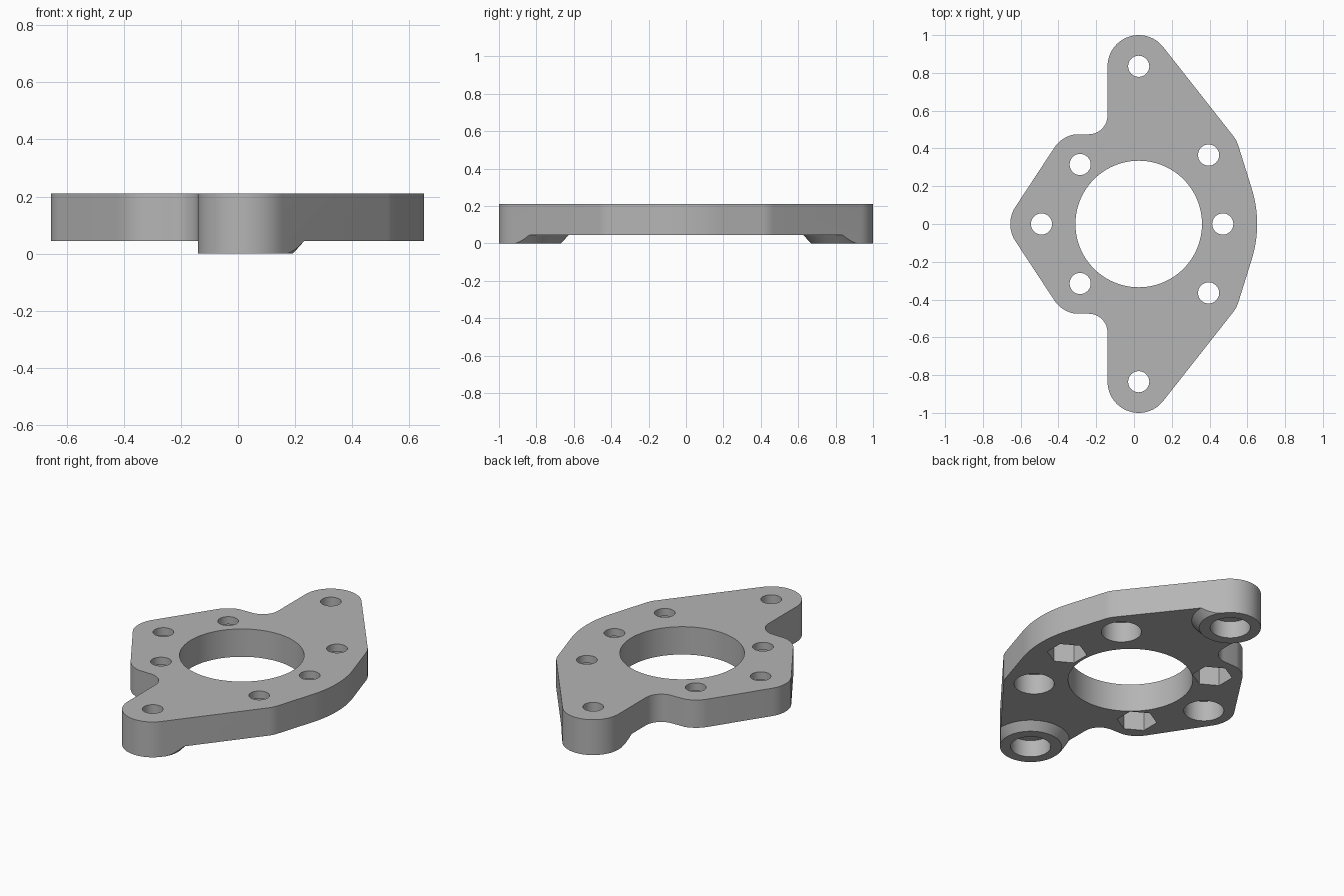
import bpy, bmesh
from math import sin, cos, radians, pi

if "Cube" in bpy.data.objects:
    bpy.data.objects.remove(bpy.data.objects["Cube"])

BOTTOM, TOP = 0.045, 0.21       # main plate faces; the end pads reach z = 0
HUB_X, EAR_Y = 0.025, 0.835
CORNER_R, BOLT_R, HEAD_R = 0.165, 0.056, 0.108
POCKET_TOP, EAR_POCKET_TOP = 0.165, 0.1

grey = bpy.data.materials.new("plain grey")
grey.use_nodes = True
colour = (0.46, 0.46, 0.46, 1)
grey.diffuse_color = colour
grey.node_tree.nodes["Principled BSDF"].inputs["Base Color"].default_value = colour


def arc(x, y, r, start, end, steps=12):
    angles = [radians(start + (end - start) * i / steps) for i in range(steps + 1)]
    return [(x + r * cos(a), y + r * sin(a)) for a in angles]


def new_object(name, bm):
    mesh = bpy.data.meshes.new(name)
    bmesh.ops.recalc_face_normals(bm, faces=bm.faces)
    bm.to_mesh(mesh)
    bm.free()
    obj = bpy.data.objects.new(name, mesh)
    bpy.context.collection.objects.link(obj)
    return obj


def prism(name, points, low, high):
    bm = bmesh.new()
    face = bm.faces.new([bm.verts.new((x, y, low)) for x, y in points])
    side = bmesh.ops.extrude_face_region(bm, geom=[face])["geom"]
    verts = [v for v in side if isinstance(v, bmesh.types.BMVert)]
    bmesh.ops.translate(bm, verts=verts, vec=(0, 0, high - low))
    return new_object(name, bm)


def cone(name, x, y, r_low, r_high, low, high, sides=48):
    bm = bmesh.new()
    bmesh.ops.create_cone(bm, cap_ends=True, segments=sides, radius1=r_low,
                          radius2=r_high, depth=high - low)
    if sides == 6:      # pockets have flats facing left and right
        for v in bm.verts:
            v.co.x, v.co.y = (v.co.x * cos(pi / 6) - v.co.y * sin(pi / 6),
                              v.co.x * sin(pi / 6) + v.co.y * cos(pi / 6))
        # keep one corner on the y axis whatever the starting angle
        if max(v.co.y for v in bm.verts) < r_low * 0.95:
            for v in bm.verts:
                v.co.x, v.co.y = v.co.y, -v.co.x
    bmesh.ops.translate(bm, verts=bm.verts, vec=(x, y, (low + high) / 2))
    return new_object(name, bm)


def cut(target, cutter):
    cutter.hide_render = True
    mod = target.modifiers.new("cut", "BOOLEAN")
    mod.operation, mod.solver, mod.object = "DIFFERENCE", "EXACT", cutter
    bpy.context.view_layer.objects.active = target
    bpy.ops.object.modifier_apply(modifier=mod.name)
    bpy.data.objects.remove(cutter)


# Outline of the back half, then mirrored to the front half
half = (arc(HUB_X, 0, 0.627, 0, 17)                          # bowed side
        + arc(0.395, 0.365, CORNER_R, 17, 38.2, 8)           # wide corner
        + arc(HUB_X, EAR_Y, CORNER_R, 38.2, 180, 28)         # ear
        + arc(-0.24, 0.575, 0.1, 0, -85)                     # inner fillet
        + arc(-0.285, 0.312, CORNER_R, 103, 147, 8)          # narrow corner
        + arc(-0.49, 0, CORNER_R, 147, 180, 10))             # rounded tip
outline = half + [(x, -y) for x, y in reversed(half[1:-1])]
plate = prism("mounting_plate", outline, 0, TOP)

# Lower the plate underside everywhere except the flared ear pads
slab = prism("underside_cutter", [(-1.5, -1.5), (1.5, -1.5), (1.5, 1.5), (-1.5, 1.5)],
             -0.05, BOTTOM)
for s in (1, -1):
    cut(slab, cone("pad_keep", HUB_X, s * EAR_Y, 0.077, 0.257, -0.1, 0.1, 64))
cut(plate, slab)

# Centre bore
cut(plate, cone("centre_bore", HUB_X, 0, 0.335, 0.335, -0.1, 0.4, 96))

# Bolt holes with round or six-sided pockets underneath
holes = [(HUB_X, EAR_Y, 48, EAR_POCKET_TOP), (HUB_X, -EAR_Y, 48, EAR_POCKET_TOP),
         (0.395, 0.365, 48, POCKET_TOP), (0.395, -0.365, 48, POCKET_TOP),
         (-0.49, 0, 48, POCKET_TOP), (0.47, 0, 6, POCKET_TOP),
         (-0.285, 0.315, 6, POCKET_TOP), (-0.285, -0.315, 6, POCKET_TOP)]
for x, y, sides, pocket_top in holes:
    cut(plate, cone("bolt_hole", x, y, BOLT_R, BOLT_R, -0.1, 0.4, 32))
    cut(plate, cone("pocket", x, y, HEAD_R, HEAD_R, -0.1, pocket_top, sides))

plate.data.materials.clear()
plate.data.materials.append(grey)
for p in plate.data.polygons:
    p.material_index = 0

bpy.ops.object.select_all(action="DESELECT")
plate.select_set(True)
bpy.context.view_layer.objects.active = plate
bpy.ops.object.shade_smooth_by_angle(angle=radians(25))
